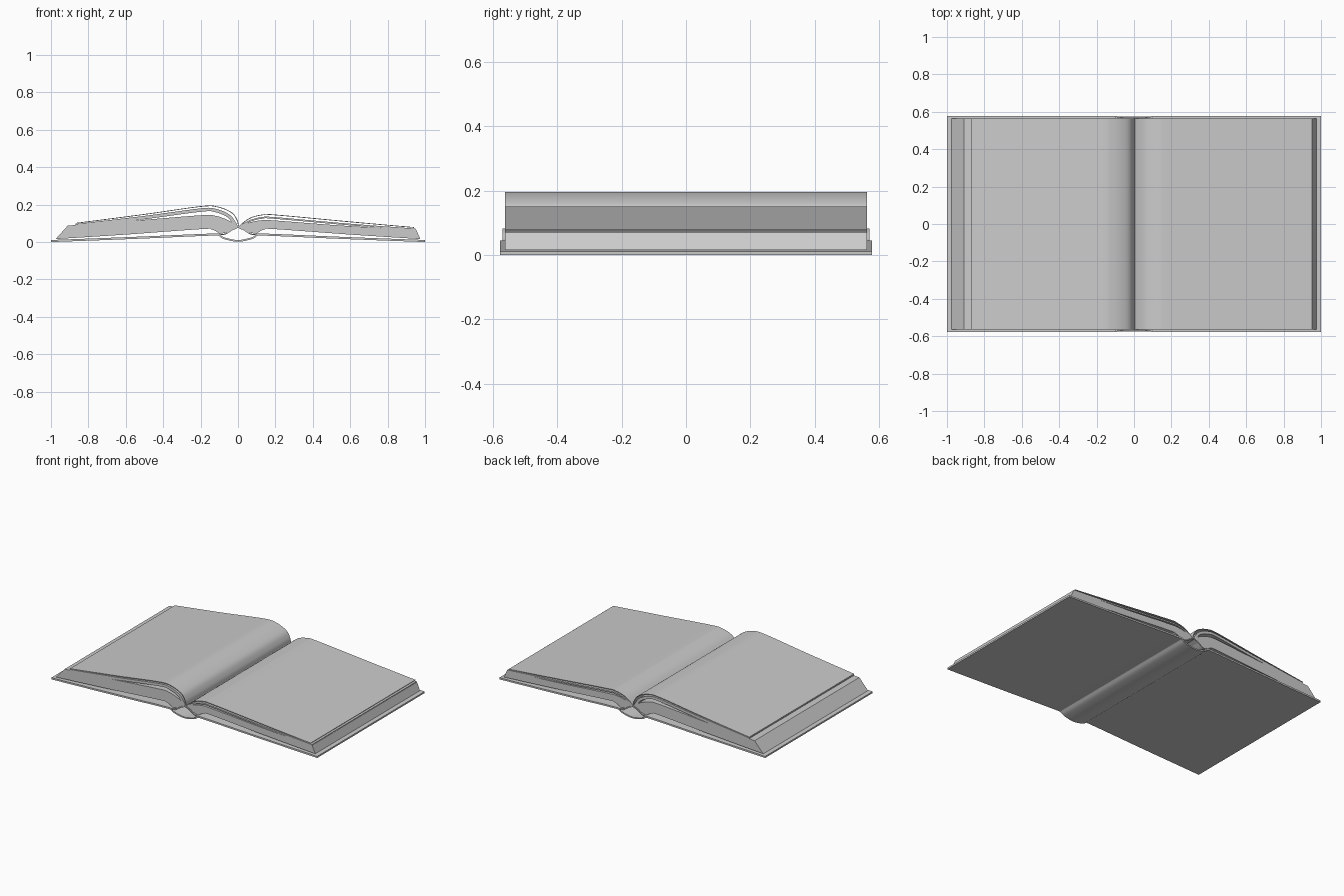
import bpy, bmesh
from mathutils import Vector

cube = bpy.data.objects.get("Cube")
if cube:
    bpy.data.objects.remove(cube, do_unlink=True)

grey = bpy.data.materials.new("light grey")
grey.use_nodes = True
grey.diffuse_color = (0.6, 0.6, 0.6, 1)
grey.node_tree.nodes["Principled BSDF"].inputs["Base Color"].default_value = (0.6, 0.6, 0.6, 1)


def smooth_path(points, steps=6):
    """Smooth curve through (x, z) points, returned evenly sampled per span."""
    p = [Vector(q) for q in points]
    p = [2 * p[0] - p[1]] + p + [2 * p[-1] - p[-2]]
    out = []
    for a, b, c, d in zip(p, p[1:], p[2:], p[3:]):
        for i in range(steps):
            t = i / steps
            out.append(0.5 * (2 * b + (c - a) * t + (2 * a - 5 * b + 4 * c - d) * t * t
                              + (3 * b - a - 3 * c + d) * t ** 3))
    return out + [p[-2]]


def slab(name, lower, upper, half_depth):
    """Solid between two paths of equal length, extruded along y."""
    bm = bmesh.new()
    rows = [[bm.verts.new((q.x, y, q.y)) for q in path]
            for path, y in ((lower, -half_depth), (upper, -half_depth),
                            (upper, half_depth), (lower, half_depth))]
    for r in range(4):
        a, b = rows[r], rows[(r + 1) % 4]
        for i in range(len(a) - 1):
            bm.faces.new((a[i], a[i + 1], b[i + 1], b[i]))
    for end in (0, -1):
        bm.faces.new([row[end] for row in rows])
    bmesh.ops.recalc_face_normals(bm, faces=bm.faces)
    mesh = bpy.data.meshes.new(name)
    bm.to_mesh(mesh)
    bm.free()
    mesh.materials.append(grey)
    obj = bpy.data.objects.new(name, mesh)
    bpy.context.collection.objects.link(obj)
    bpy.ops.object.select_all(action="DESELECT")
    obj.select_set(True)
    bpy.context.view_layer.objects.active = obj
    bpy.ops.object.shade_smooth_by_angle(angle=0.6)


def sheet(name, points, thickness, half_depth):
    """Thin bent sheet whose top follows the points."""
    top = smooth_path(points)
    lower = []
    for i, q in enumerate(top):
        d = (top[min(i + 1, len(top) - 1)] - top[max(i - 1, 0)]).normalized()
        n = Vector((-d.y, d.x))
        if n.y < 0:
            n = -n
        lower.append(q - n * thickness)
    slab(name, lower, top, half_depth)


def flip(points):
    return [(-x, z) for x, z in points]


PAGE = 0.563
COVER = 0.578

# Cover boards, each rising gently to the hinge
board = [(1, 0.011), (0.55, 0.028), (0.15, 0.045), (0.09, 0.042)]
sheet("right_cover", flip(board), 0.011, COVER)
sheet("left_cover", board, 0.011, COVER)

# Rounded spine and the lining that bridges it
sheet("spine", [(-0.1, 0.042), (-0.07, 0.024), (0, 0.011), (0.07, 0.024), (0.1, 0.042)],
      0.009, 0.576)
for name, side in (("right_lining", flip), ("left_lining", list)):
    sheet(name, side([(0.1, 0.044), (0.07, 0.046), (0.03, 0.071), (0, 0.083)]), 0.007, 0.57)

# Page blocks with slanted fore edges and hollow hinge underneath
under = smooth_path([(0.975, 0.016), (0.6, 0.04), (0.2, 0.069), (0.14, 0.067), (0.095, 0.044)])
under += smooth_path([(0.095, 0.044), (0.05, 0.055), (0, 0.076)])[1:]
tops = {
    "right_page_block": (flip, [(0.91, 0.088), (0.55, 0.115), (0.2, 0.143), (0.12, 0.14),
                                (0.06, 0.12), (0.025, 0.1), (0, 0.081)]),
    "left_page_block": (list, [(0.952, 0.068), (0.6, 0.085), (0.2, 0.115), (0.13, 0.117),
                               (0.07, 0.107), (0.03, 0.094), (0, 0.081)]),
}
for name, (side, top) in tops.items():
    low = [Vector(q) for q in side([tuple(v) for v in under])]
    slab(name, low, smooth_path(side(top)), PAGE)

# Fanned leaves on the higher side
sheet("right_leaves", [(-0.87, 0.096), (-0.5, 0.14), (-0.2, 0.18), (-0.12, 0.178),
                       (-0.05, 0.15), (-0.018, 0.115), (0, 0.082)], 0.018, PAGE)
sheet("right_top_page", [(-0.87, 0.102), (-0.5, 0.15), (-0.2, 0.192), (-0.11, 0.19),
                         (-0.035, 0.16), (-0.004, 0.12), (0.005, 0.084)], 0.004, PAGE)

# Fanned leaves on the lower side
sheet("left_leaves", [(0.95, 0.072), (0.6, 0.098), (0.2, 0.133), (0.13, 0.134),
                      (0.07, 0.12), (0.03, 0.1), (0, 0.082)], 0.009, PAGE)
sheet("left_top_page", [(0.94, 0.08), (0.6, 0.11), (0.2, 0.147), (0.13, 0.147),
                        (0.07, 0.132), (0.03, 0.107), (0.004, 0.083)], 0.004, PAGE)
